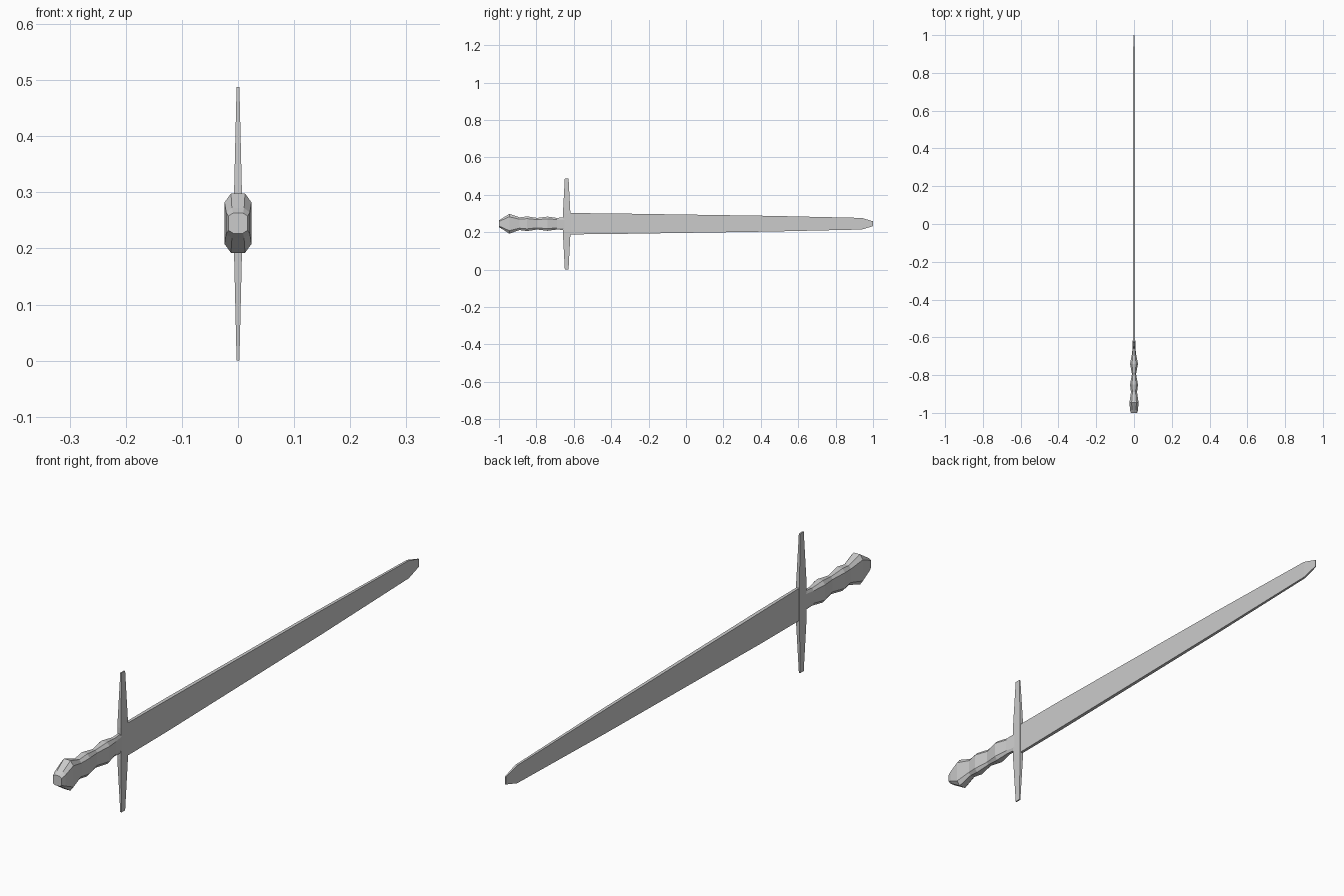
import bpy, bmesh
from mathutils import Vector

if "Cube" in bpy.data.objects:
    bpy.data.objects.remove(bpy.data.objects["Cube"])

CZ = 0.245  # height of the sword's long axis


def loft(name, rings):
    """Skin a list of equally sized point rings and cap both ends."""
    bm = bmesh.new()
    loops = [[bm.verts.new(Vector(p)) for p in ring] for ring in rings]
    n = len(loops[0])
    for a, b in zip(loops, loops[1:]):
        for i in range(n):
            j = (i + 1) % n
            bm.faces.new((a[i], a[j], b[j], b[i]))
    bm.faces.new(loops[0][::-1])
    bm.faces.new(loops[-1])
    bmesh.ops.recalc_face_normals(bm, faces=bm.faces)
    mesh = bpy.data.meshes.new(name)
    bm.to_mesh(mesh)
    bm.free()
    obj = bpy.data.objects.new(name, mesh)
    bpy.context.collection.objects.link(obj)
    return obj


RECT = [(1, 1), (-1, 1), (-1, -1), (1, -1)]
OCT = [(1, .7), (.52, 1), (-.52, 1), (-1, .7),
       (-1, -.7), (-.52, -1), (.52, -1), (1, -.7)]


def along_y(profile, stations):
    return [[(u * hx, y, CZ + v * hz) for u, v in profile]
            for y, hx, hz in stations]


# Blade: (y, half thickness, half width), slightly fuller along its middle
loft("blade", along_y(RECT, [
    (-0.625, .005, .057), (-0.40, .0065, .055), (0.45, .0055, .042),
    (0.94, .004, .031), (1.0, .002, .013)]))

# Grip with swellings, ending in the pommel
loft("grip_and_pommel", along_y(OCT, [
    (-1.0, .017, .018), (-0.985, .021, .027), (-0.945, .024, .053),
    (-0.89, .016, .034), (-0.85, .021, .039), (-0.795, .011, .031),
    (-0.74, .021, .038), (-0.69, .011, .031), (-0.64, .006, .035)]))

# Crossguard: (z, half thickness, half length along y), tapering to the ends
guard = [(0, .0025, .010), (0.19, .007, .020),
         (0.30, .007, .020), (0.488, .0025, .010)]
loft("crossguard", [[(u * hx, -0.638 + v * hy, z) for u, v in RECT]
                    for z, hx, hy in guard])
